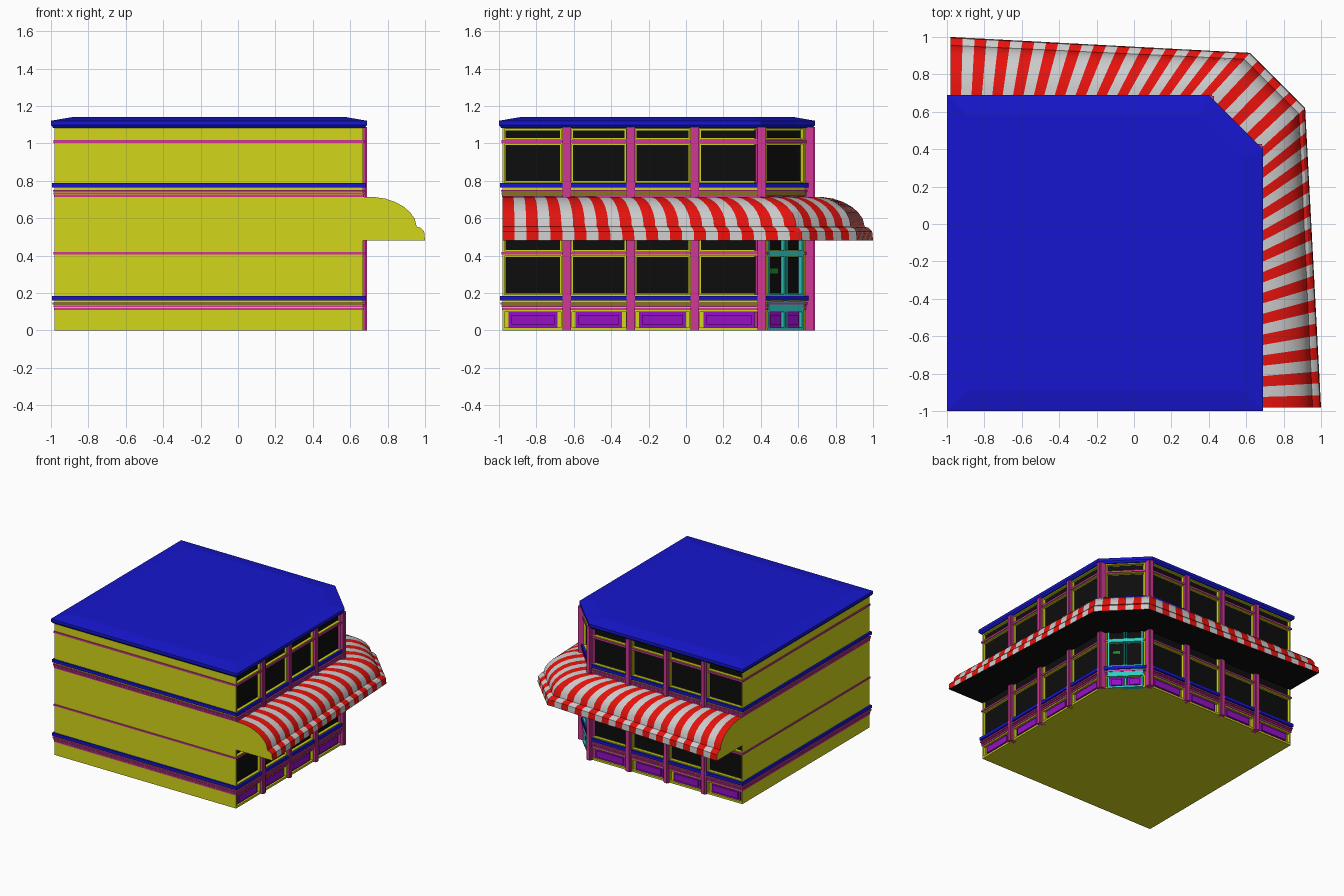
import bpy, bmesh, math
from mathutils import Vector

if "Cube" in bpy.data.objects:
    bpy.data.objects.remove(bpy.data.objects["Cube"])

COL = {
    "yellow": (.65, .68, .01), "blue": (.008, .008, .62), "pink": (.62, .04, .30),
    "purple": (.30, .005, .55), "teal": (.03, .60, .52), "glass": (.004, .004, .004),
    "red": (.80, .006, .004), "white": (.80, .80, .80), "green": (.01, .25, .02),
}
MAT = {}
for k, c in COL.items():
    MAT[k] = bpy.data.materials.new(k)
    MAT[k].diffuse_color = (*c, 1)


def finish(bm, name, mats, smooth=None):
    me = bpy.data.meshes.new(name)
    bmesh.ops.recalc_face_normals(bm, faces=bm.faces[:])
    bm.to_mesh(me)
    bm.free()
    ob = bpy.data.objects.new(name, me)
    bpy.context.collection.objects.link(ob)
    for m in mats:
        me.materials.append(MAT[m])
    if smooth:
        bpy.context.view_layer.objects.active = ob
        ob.select_set(True)
        bpy.ops.object.shade_smooth_by_angle(angle=math.radians(smooth))
        ob.select_set(False)
    return ob


def footprint(d, dback=None):
    """Square plan with one cut corner, offset outwards by d (dback on the plain sides)."""
    lo, hi = -.98 - (d if dback is None else dback), .67 + d
    s = 1.062 + d * math.sqrt(2)
    return [(lo, lo), (hi, lo), (hi, s - hi), (s - hi, hi), (lo, hi)]


def loft(bm, rings):
    """Closed solid through a stack of (plan points, z)."""
    vs = [[bm.verts.new((x, y, z)) for x, y in pts] for pts, z in rings]
    n = len(vs[0])
    bm.faces.new(vs[0])
    bm.faces.new(vs[-1])
    for a, b in zip(vs, vs[1:]):
        for i in range(n):
            bm.faces.new((a[i], a[(i + 1) % n], b[(i + 1) % n], b[i]))


def slabs(name, mat, items):
    bm = bmesh.new()
    for d, z0, z1 in items:
        loft(bm, [(footprint(d), z0), (footprint(d), z1)])
    finish(bm, name, [mat])


# main block, recessed behind the two shop fronts
bm = bmesh.new()
loft(bm, [(footprint(-.025, 0), 0), (footprint(-.025, 0), 1.09)])
finish(bm, "body", ["yellow"])

# mouldings that run all the way round
slabs("pink_mouldings", "pink", [
    (.004, .108, .120), (.007, .125, .134), (.011, .139, .150), (.006, .405, .418),
    (.004, .714, .724), (.007, .728, .738), (.010, .742, .750), (.006, 1.003, 1.018)])
slabs("blue_ledges", "blue", [(.014, .160, .184), (.014, .764, .788)])

# roof
bm = bmesh.new()
loft(bm, [(footprint(.008), 1.083), (footprint(.020), 1.098),
          (footprint(.020), 1.121), (footprint(-.09), 1.14)])
finish(bm, "roof", ["blue"])

# shop fronts: local coordinates are u along the wall, d outwards, z up
R = math.sqrt(.5)
C = 1.062 / 2


def right_wall(u, d, z):
    return (.645 + d, u, z)


def back_wall(u, d, z):
    return (u, .645 + d, z)


def corner_wall(u, d, z):
    return (C + (d - .025 - u) * R, C + (d - .025 + u) * R, z)


parts = {}


def box(name, mat, wall, u, d, z):
    bm = parts.setdefault((name, mat), bmesh.new())
    q = [(u[0], d[0]), (u[1], d[0]), (u[1], d[1]), (u[0], d[1])]
    v = [[bm.verts.new(wall(a, b, h)) for a, b in q] for h in z]
    bm.faces.new(v[0])
    bm.faces.new(v[1])
    for i in range(4):
        j = (i + 1) % 4
        bm.faces.new((v[0][i], v[0][j], v[1][j], v[1][i]))


def gaps(lo, hi, openings):
    edges = [lo] + [e for o in openings for e in o] + [hi]
    return list(zip(edges[::2], edges[1::2]))


PANEL = (.016, .098)
WINDOWS = [(.192, .398), (.425, .700), (.792, .998), (1.024, 1.076)]
ROWS = [PANEL] + WINDOWS


def purple_panel(wall, u, z):
    box("panels", "purple", wall, u, (-.01, .008), z)
    inner = (u[0] + .016, u[1] - .016), (z[0] + .015, z[1] - .015)
    box("panels", "purple", wall, inner[0], (0, .019), inner[1])


def shop_front(wall, u0, u1, bays, door=False):
    for u in gaps(u0, u1, bays):
        box("frames", "yellow", wall, u, (-.01, .023), (0, 1.09))
    for b in bays:
        for z in gaps(0, 1.09, ROWS):
            box("frames", "yellow", wall, b, (-.01, .023), z)
        for z in WINDOWS:
            box("window_panes", "glass", wall, (b[0] + .006, b[1] - .006), (-.01, .006),
                (z[0] + .006, z[1] - .006))
        if not door:
            purple_panel(wall, (b[0] + .02, b[1] - .02), PANEL)


def pilaster(wall, u, w=.044):
    box("pilasters", "pink", wall, (u - w / 2, u + w / 2), (-.01, .040), (0, 1.087))
    box("pilasters", "pink", wall, (u - w / 4, u + w / 4), (0, .046), (0, 1.087))


BAYS = [(-.970, -.668), (-.610, -.322), (-.270, .020), (.073, .385)]
for wall in (right_wall, back_wall):
    shop_front(wall, -.98, .40, BAYS)
    for u in (-.638, -.296, .047, .405):
        pilaster(wall, u)

# corner entrance with double door
shop_front(corner_wall, -.197, .197, [(-.138, .138)], door=True)
for s in (-1, 1):
    pilaster(corner_wall, s * .180, .036)
    lo, hi = sorted((s * .012, s * .122))
    purple_panel(corner_wall, (lo, hi), PANEL)
    for a, b in ((.004, .014), (.120, .134)):
        box("door_frame", "teal", corner_wall, sorted((s * a, s * b)), (0, .030), (0, .70))
for z in ((0, .016), (.098, .158), (.184, .196), (.396, .426)):
    box("door_frame", "teal", corner_wall, (-.134, .134), (0, .034), z)
# plain green door plate
box("door_plate", "green", corner_wall, (-.095, -.04), (0, .010), (.305, .33))

for (name, mat), bm in parts.items():
    finish(bm, name, [mat])

# striped awning wrapping the corner
PROFILE = [(.665, .715), (.73, .713), (.79, .704), (.84, .687), (.885, .662), (.92, .632),
           (.945, .597), (.955, .555), (.975, .549), (.995, .530), (1.0, .482)]
FZ = [((x - .665) / .335, z) for x, z in PROFILE]
INNER = [Vector(p) for p in ((.665, -.98), (.665, .392), (.392, .665), (-.98, .665))]
OUTER = [Vector(p) for p in ((1, -.98), (.915, .62), (.62, .915), (-.98, 1))]
STRIPES = (25, 7, 25)

lines = []
for k, n in enumerate(STRIPES):
    for i in range(n + (k == 2)):
        lines.append((INNER[k].lerp(INNER[k + 1], i / n), OUTER[k].lerp(OUTER[k + 1], i / n)))

bm = bmesh.new()
grid = [[bm.verts.new((*a.lerp(b, f), z)) for f, z in FZ] for a, b in lines]
for i, (p, q) in enumerate(zip(grid, grid[1:])):
    for j in range(len(FZ) - 1):
        bm.faces.new((p[j], q[j], q[j + 1], p[j + 1])).material_index = i % 2
finish(bm, "awning", ["red", "white"], smooth=28)

# awning end caps
bm = bmesh.new()
for a, b in (lines[0], lines[-1]):
    pts = [(*a.lerp(b, f), z) for f, z in FZ] + [(*a, .482)]
    bm.faces.new([bm.verts.new(p) for p in pts])
finish(bm, "awning_end_caps", ["yellow"])

# awning underside
bm = bmesh.new()
low = [[bm.verts.new((*p, .483)) for p in pair] for pair in zip(INNER, OUTER)]
for p, q in zip(low, low[1:]):
    bm.faces.new((p[0], p[1], q[1], q[0]))
finish(bm, "awning_underside", ["glass"])

for m in bpy.data.materials:
    if m.users and not m.is_grease_pencil:
        m.use_nodes = True
        m.node_tree.nodes["Principled BSDF"].inputs["Base Color"].default_value = m.diffuse_color
